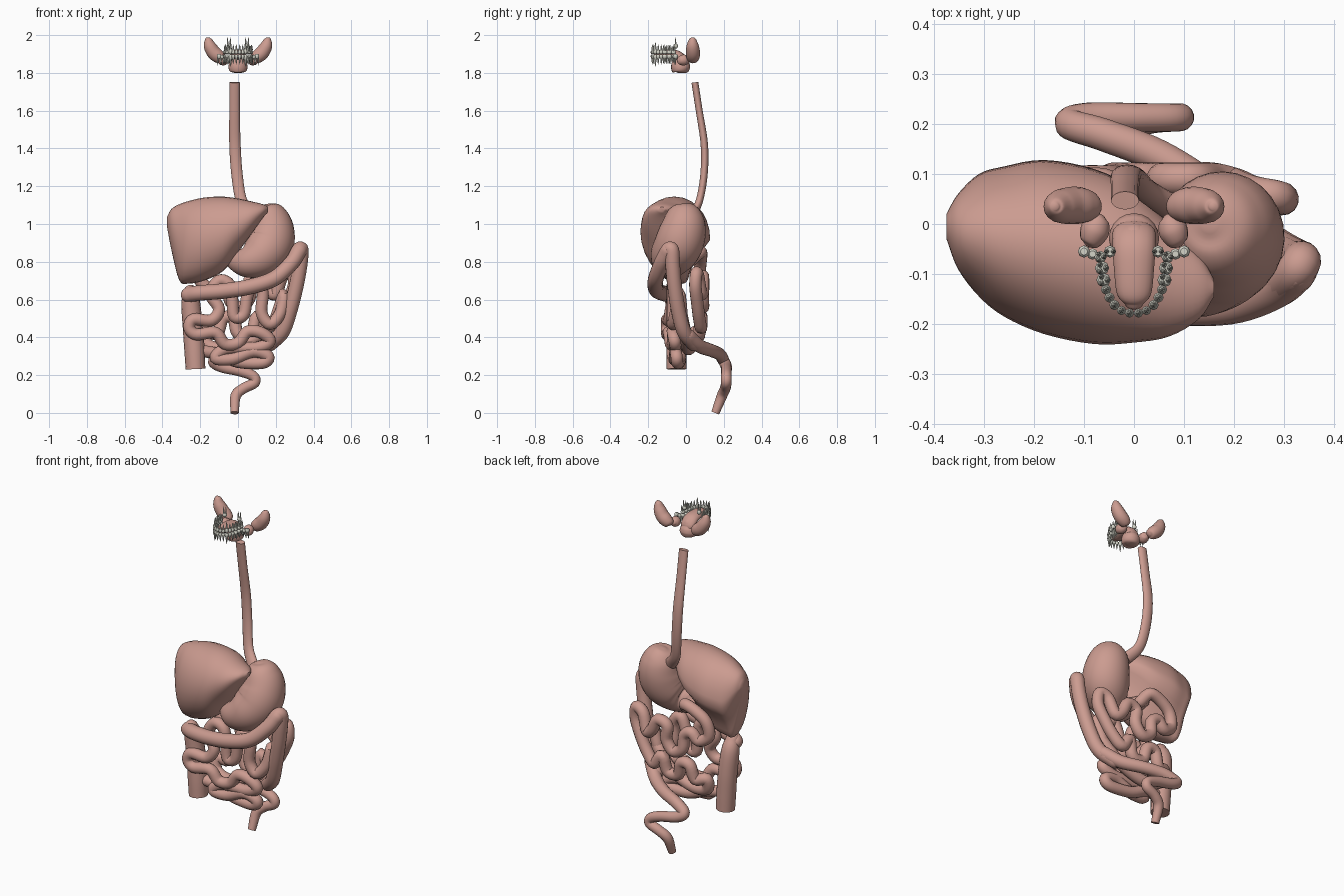
import bpy, bmesh, math
from mathutils import Vector


def material(name, color):
    m = bpy.data.materials.new(name)
    m.diffuse_color = color
    return m


FLESH = material("flesh", (0.60, 0.33, 0.28, 1))
ENAMEL = material("enamel", (0.66, 0.66, 0.58, 1))


def spline(pts, sub):
    """Catmull-Rom through tuples of any length."""
    v = [Vector(p) for p in pts]
    v = [v[0] * 2 - v[1]] + v + [v[-1] * 2 - v[-2]]
    out = []
    for a, b, c, d in zip(v, v[1:], v[2:], v[3:]):
        for k in range(sub):
            t = k / sub
            out.append(0.5 * (2 * b + (c - a) * t + (2 * a - 5 * b + 4 * c - d) * t * t
                              + (3 * b - a - 3 * c + d) * t ** 3))
    return out + [v[-2]]


def skin(bm, rings):
    """Join rings of points with quads and close both ends."""
    rv = [[bm.verts.new(p) for p in r] for r in rings]
    n = len(rv[0])
    for a, b in zip(rv, rv[1:]):
        for i in range(n):
            bm.faces.new((a[i], a[(i + 1) % n], b[(i + 1) % n], b[i]))
    bm.faces.new(rv[0][::-1])
    bm.faces.new(rv[-1])


def sweep(bm, pts, seg=16, sub=6, flat=1.0, dome=(True, True)):
    """Tube through (x, y, z, radius) points; flat squashes the second axis."""
    s = spline(pts, sub)
    pos, rad = [p.to_3d() for p in s], [max(p[3], 0.0005) for p in s]
    arc = [math.radians(a) for a in (25, 50, 70, 85)]
    if dome[0]:
        t, c, r = (pos[0] - pos[1]).normalized(), pos[0], rad[0]
        pos = [c + t * r * flat * math.sin(a) for a in reversed(arc)] + pos
        rad = [r * math.cos(a) for a in reversed(arc)] + rad
    if dome[1]:
        t, c, r = (pos[-1] - pos[-2]).normalized(), pos[-1], rad[-1]
        pos += [c + t * r * flat * math.sin(a) for a in arc]
        rad += [r * math.cos(a) for a in arc]
    u, rings = Vector((1, 0, 0)), []
    for i, c in enumerate(pos):
        t = (pos[min(i + 1, len(pos) - 1)] - pos[max(i - 1, 0)]).normalized()
        if i == 0 and abs(t.x) > 0.9:
            u = Vector((0, 0, 1))
        u = (u - t * u.dot(t)).normalized()
        w = t.cross(u)
        rings.append([c + rad[i] * (u * math.cos(a) + w * flat * math.sin(a))
                      for a in (2 * math.pi * k / seg for k in range(seg))])
    skin(bm, rings)


def finish(name, bm, mat):
    bmesh.ops.recalc_face_normals(bm, faces=bm.faces)
    me = bpy.data.meshes.new(name)
    bm.to_mesh(me)
    bm.free()
    me.materials.append(mat)
    ob = bpy.data.objects.new(name, me)
    bpy.context.collection.objects.link(ob)
    bpy.context.view_layer.objects.active = ob
    ob.select_set(True)
    bpy.ops.object.shade_smooth_by_angle(angle=math.radians(50))
    ob.select_set(False)
    return ob


def tube(name, pts, r=None, **kw):
    bm = bmesh.new()
    sweep(bm, [p if r is None else (*p, r) for p in pts], **kw)
    return finish(name, bm, FLESH)


# Liver: lofted along x, hollowed at the lower back
bm = bmesh.new()
rings = []
for x, yf, yb, zt, zb in spline([
        (-.375, -.03, .02, 1.04, .98), (-.352, -.09, .06, 1.08, .86),
        (-.31, -.145, .10, 1.105, .70), (-.26, -.185, .115, 1.122, .685),
        (-.18, -.22, .128, 1.14, .70), (-.08, -.24, .11, 1.145, .75),
        (0, -.237, .07, 1.135, .85), (.07, -.225, .0, 1.12, .945),
        (.13, -.19, -.06, 1.105, 1.03), (.16, -.145, -.11, 1.09, 1.065)], 4):
    ring = []
    for k in range(28):
        a = 2 * math.pi * k / 28
        c, s = math.cos(a), math.sin(a)
        if c > 0 and s < 0:
            c *= 1 + 0.95 * c * s
        ring.append((x, (yf + yb) / 2 + (yb - yf) / 2 * c, (zt + zb) / 2 + (zt - zb) / 2 * s))
    rings.append(ring)
skin(bm, rings)
finish("liver", bm, FLESH)

# Stomach and oesophagus
tube("stomach", [(.15, .0, 1.105, .012), (.153, .0, 1.092, .06), (.162, -.005, 1.05, .097),
                 (.175, -.015, .97, .122), (.165, -.04, .89, .128), (.115, -.075, .83, .115),
                 (.045, -.085, .80, .085), (-.015, -.05, .81, .055), (-.05, .02, .83, .034)],
     seg=28, dome=(False, True))
tube("oesophagus", [(-.018, .047, 1.75, .028), (-.018, .07, 1.6, .028), (-.016, .097, 1.42, .030),
                    (-.005, .095, 1.26, .030), (.02, .07, 1.12, .030), (.08, .03, 1.04, .034)],
     flat=0.65, dome=(False, False))

# Large intestine
tube("ascending_colon", [(-.225, -.05, .232, .052), (-.23, -.05, .33, .054), (-.24, -.05, .46, .053),
                         (-.25, -.06, .58, .050), (-.25, -.08, .64, .038)], dome=(False, True))
tube("transverse_colon", [(-.262, -.09, .625), (-.20, -.125, .635), (-.08, -.15, .645),
                          (.06, -.162, .667), (.19, -.16, .71), (.28, -.13, .79), (.325, -.095, .86)], .041)
tube("descending_colon", [(.29, -.125, .80), (.322, -.095, .862), (.335, -.075, .86), (.328, -.07, .78),
                          (.308, -.06, .67), (.275, -.04, .54), (.235, -.01, .43), (.17, .04, .365)], .039)
tube("sigmoid_colon_and_rectum", [
    (.22, .01, .41, .037), (.15, .07, .355, .036), (.05, .135, .33, .034), (-.06, .178, .31, .033),
    (-.128, .20, .275, .031), (-.09, .213, .245, .03), (.01, .213, .222, .029), (.08, .213, .195, .028),
    (.088, .213, .16, .028), (.03, .208, .13, .028), (-.012, .19, .09, .028), (-.018, .155, 0, .022)],
     dome=(True, False))

# Small intestine: back coils, then front coils
tube("duodenum_and_jejunum", [
    (-.02, .03, .81), (-.05, .075, .85), (-.12, .08, .83), (-.185, .075, .78), (-.20, .07, .70),
    (-.14, .08, .66), (-.095, .085, .70), (-.05, .085, .67), (-.04, .09, .59), (.02, .09, .56),
    (.065, .09, .62), (.06, .09, .70), (.12, .09, .72), (.16, .09, .65), (.20, .08, .63),
    (.235, .065, .72), (.285, .055, .74), (.295, .05, .67), (.255, .06, .58), (.205, .07, .50),
    (.15, .08, .45), (.10, .08, .51), (.07, .07, .42), (0, .07, .42), (-.025, .08, .50),
    (-.08, .08, .50), (-.11, .07, .42), (-.17, .05, .43), (-.16, .03, .36), (-.05, .01, .34),
    (.10, 0, .40), (.20, -.02, .50)], .033, seg=14, sub=5)
tube("ileum", [
    (.20, -.02, .50), (.245, -.035, .63), (.225, -.055, .53), (.17, -.07, .47), (.125, -.07, .53),
    (.13, -.07, .64), (.085, -.07, .69), (.05, -.07, .62), (.03, -.07, .52), (-.02, -.07, .51),
    (-.03, -.07, .60), (-.045, -.07, .68), (-.10, -.07, .70), (-.145, -.07, .63), (-.10, -.08, .55),
    (-.14, -.09, .49), (-.235, -.10, .495), (-.258, -.10, .45), (-.22, -.10, .415), (-.12, -.09, .425),
    (-.07, -.08, .365), (0, -.07, .37), (.05, -.07, .43), (.12, -.07, .425), (.17, -.06, .38),
    (.10, -.055, .345), (-.06, -.055, .34), (-.12, -.06, .29), (-.03, -.06, .285), (.08, -.055, .325),
    (.16, -.05, .30), (.13, -.045, .265), (0, -.035, .27), (-.10, -.03, .31), (-.2, -.045, .33)],
     .032, seg=14, sub=5)

# Tongue blade and root
tube("tongue", [(0, -.16, 1.895, .018), (0, -.14, 1.90, .034), (0, -.09, 1.90, .040),
                (0, -.045, 1.892, .043), (0, -.02, 1.865, .044), (0, -.025, 1.84, .040)],
     seg=20, flat=0.6)
tube("tongue_root", [(0, -.03, 1.87, .035), (0, -.03, 1.85, .047), (0, -.028, 1.825, .05),
                     (0, -.025, 1.808, .042), (0, -.025, 1.80, .02)], seg=20, dome=(True, False))

# Salivary glands, both sides
for s, side in ((1, "left"), (-1, "right")):
    tube("parotid_gland_" + side, [
        (s * .157, .035, 1.988, .006), (s * .157, .035, 1.978, .018), (s * .15, .035, 1.945, .032),
        (s * .13, .037, 1.91, .037), (s * .105, .037, 1.888, .036), (s * .082, .035, 1.872, .026),
        (s * .075, .035, 1.865, .006)], dome=(False, False))
    tube("submandibular_gland_" + side, [
        (s * .063, .018, 1.87, .004), (s * .068, .01, 1.87, .02), (s * .078, -.012, 1.868, .029),
        (s * .088, -.036, 1.866, .021), (s * .093, -.045, 1.866, .004)], dome=(False, False))


def tooth(bm, x, y, z, up, w, length, roots):
    """Crown at z with one or more tapering roots pointing up or down."""
    h = length * 0.4
    sweep(bm, [(x, y, z, w * .6), (x, y, z + up * h * .3, w), (x, y, z + up * h * .7, w * .95),
               (x, y, z + up * h, w * .7)], seg=8, sub=2, dome=(False, False))
    for i in range(roots):
        a = 2 * math.pi * i / roots
        k = 0 if roots == 1 else w * .5
        dx, dy = k * math.cos(a), k * math.sin(a)
        r = w * (.7 if roots == 1 else .42)
        sweep(bm, [(x + dx, y + dy, z + up * h * .85, r),
                   (x + dx * 1.3, y + dy * 1.3, z + up * length * .75, r * .6),
                   (x + dx * 1.1, y + dy * 1.1, z + up * length, r * .1)],
              seg=6, sub=2, dome=(False, False))


# Teeth: half arch mirrored, upper and lower rows
ARCH = [(.009, -.178, .009, 1), (.025, -.173, .009, 1), (.039, -.162, .010, 1), (.049, -.147, .010, 1),
        (.056, -.131, .010, 1), (.061, -.112, .014, 3), (.064, -.088, .014, 3), (.067, -.066, .012, 3)]
for row, z, up in (("upper_teeth", 1.899, 1), ("lower_teeth", 1.897, -1)):
    bm = bmesh.new()
    for s in (1, -1):
        for i, (x, y, w, roots) in enumerate(ARCH):
            length = (.052, .05, .064, .052, .052, .05, .05, .046)[i]
            tooth(bm, s * x, y, z, up, w, length, roots)
        if up > 0:
            tooth(bm, s * .048, -.055, 1.93, 1, .012, .058, 2)
        else:
            tooth(bm, s * .10, -.055, 1.90, -1, .012, .06, 2)
            tooth(bm, s * .083, -.06, 1.895, -1, .011, .05, 2)
    finish(row, bm, ENAMEL)
